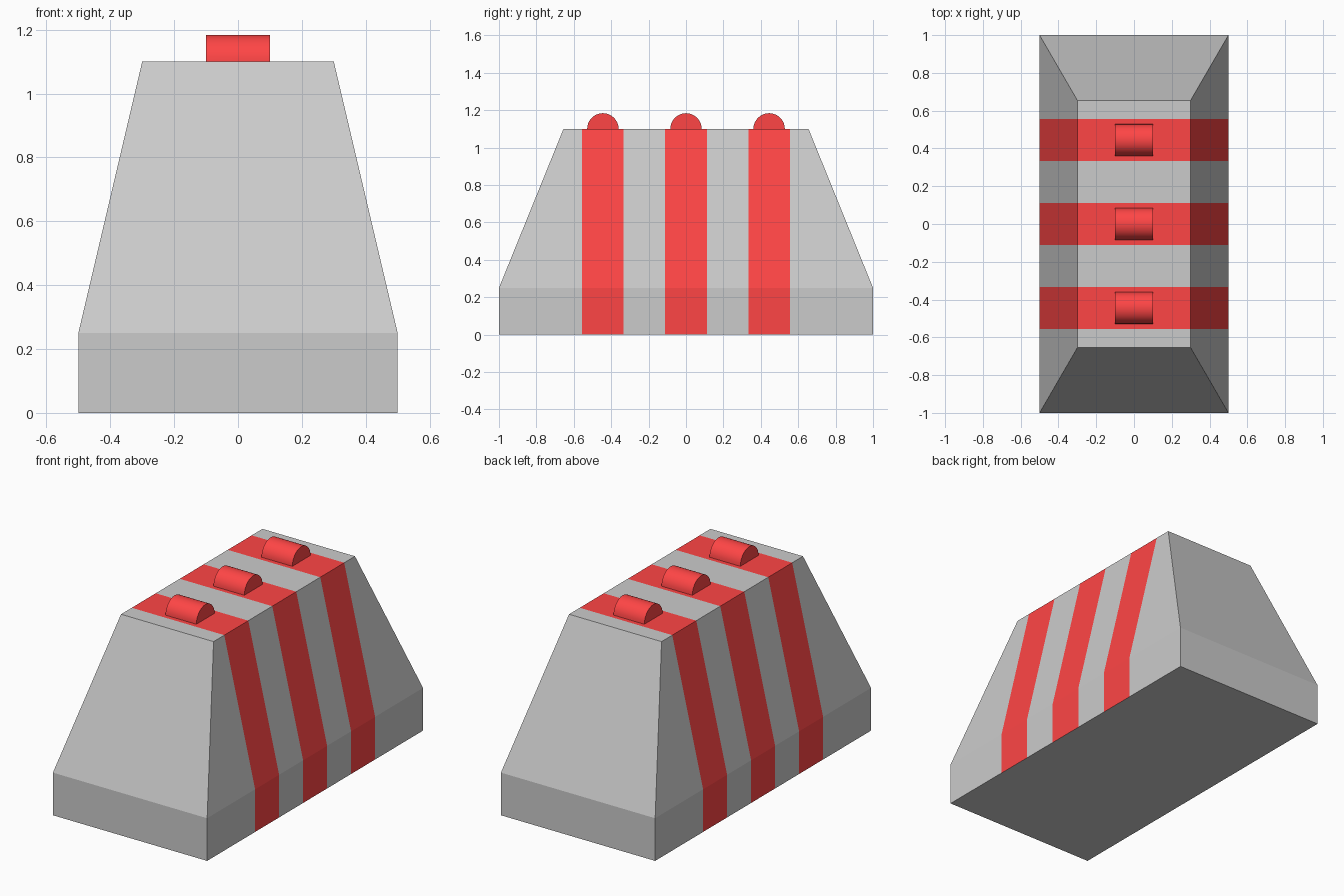
import bpy, bmesh
from math import pi
from mathutils import Matrix

if "Cube" in bpy.data.objects:
    bpy.data.objects.remove(bpy.data.objects["Cube"])

STRIPES = (-4 / 9, 0.0, 4 / 9)   # stripe centres along y
HALF = 1 / 9                     # half stripe width

red = bpy.data.materials.new("red")
red.diffuse_color = (1.0, 0.06, 0.06, 1)
red.use_nodes = True
red.node_tree.nodes["Principled BSDF"].inputs["Base Color"].default_value = red.diffuse_color
grey = bpy.data.materials.new("grey")
grey.diffuse_color = (0.8, 0.8, 0.8, 1)
grey.use_nodes = True
grey.node_tree.nodes["Principled BSDF"].inputs["Base Color"].default_value = grey.diffuse_color


def add_object(name, bm, mats):
    bmesh.ops.recalc_face_normals(bm, faces=bm.faces)
    mesh = bpy.data.meshes.new(name)
    bm.to_mesh(mesh)
    bm.free()
    for m in mats:
        mesh.materials.append(m)
    ob = bpy.data.objects.new(name, mesh)
    bpy.context.collection.objects.link(ob)
    return ob


# Barrier body: rectangular rings from floor to top
bm = bmesh.new()
rings = []
for hx, hy, z in ((0.5, 1, 0), (0.5, 1, 0.25), (0.3, 0.655, 1.1)):
    rings.append([bm.verts.new((sx * hx, sy * hy, z))
                  for sx, sy in ((-1, -1), (1, -1), (1, 1), (-1, 1))])
bm.faces.new(rings[0][::-1])
bm.faces.new(rings[-1])
for a, b in zip(rings, rings[1:]):
    for i in range(4):
        j = (i + 1) % 4
        bm.faces.new((a[i], a[j], b[j], b[i]))

# Stripes: cut the sides and top, leaving the underside whole in colour
for y in STRIPES:
    for edge in (y - HALF, y + HALF):
        bmesh.ops.bisect_plane(bm, geom=bm.verts[:] + bm.edges[:] + bm.faces[:],
                               plane_co=(0, edge, 0), plane_no=(0, 1, 0))
bm.normal_update()
for f in bm.faces:
    c = f.calc_center_median()
    if c.z > 0.01 and any(abs(c.y - y) < 0.01 for y in STRIPES):
        f.material_index = 1
add_object("barrier_body", bm, (grey, red))

# Half-round lamps on top of each stripe
for i, y in enumerate(STRIPES):
    bm = bmesh.new()
    bmesh.ops.create_cone(bm, cap_ends=True, segments=32, radius1=0.084,
                          radius2=0.084, depth=0.2,
                          matrix=Matrix.Rotation(pi / 2, 4, 'Y'))
    cut = bmesh.ops.bisect_plane(bm, geom=bm.verts[:] + bm.edges[:] + bm.faces[:],
                                 plane_co=(0, 0, 0), plane_no=(0, 0, -1),
                                 clear_outer=True)
    bmesh.ops.holes_fill(bm, edges=bm.edges[:])
    lamp = add_object(f"lamp_{i + 1}", bm, (red,))
    lamp.location = (0, y, 1.1)
    bpy.ops.object.select_all(action='DESELECT')
    lamp.select_set(True)
    bpy.context.view_layer.objects.active = lamp
    bpy.ops.object.shade_smooth_by_angle(angle=pi / 6)
